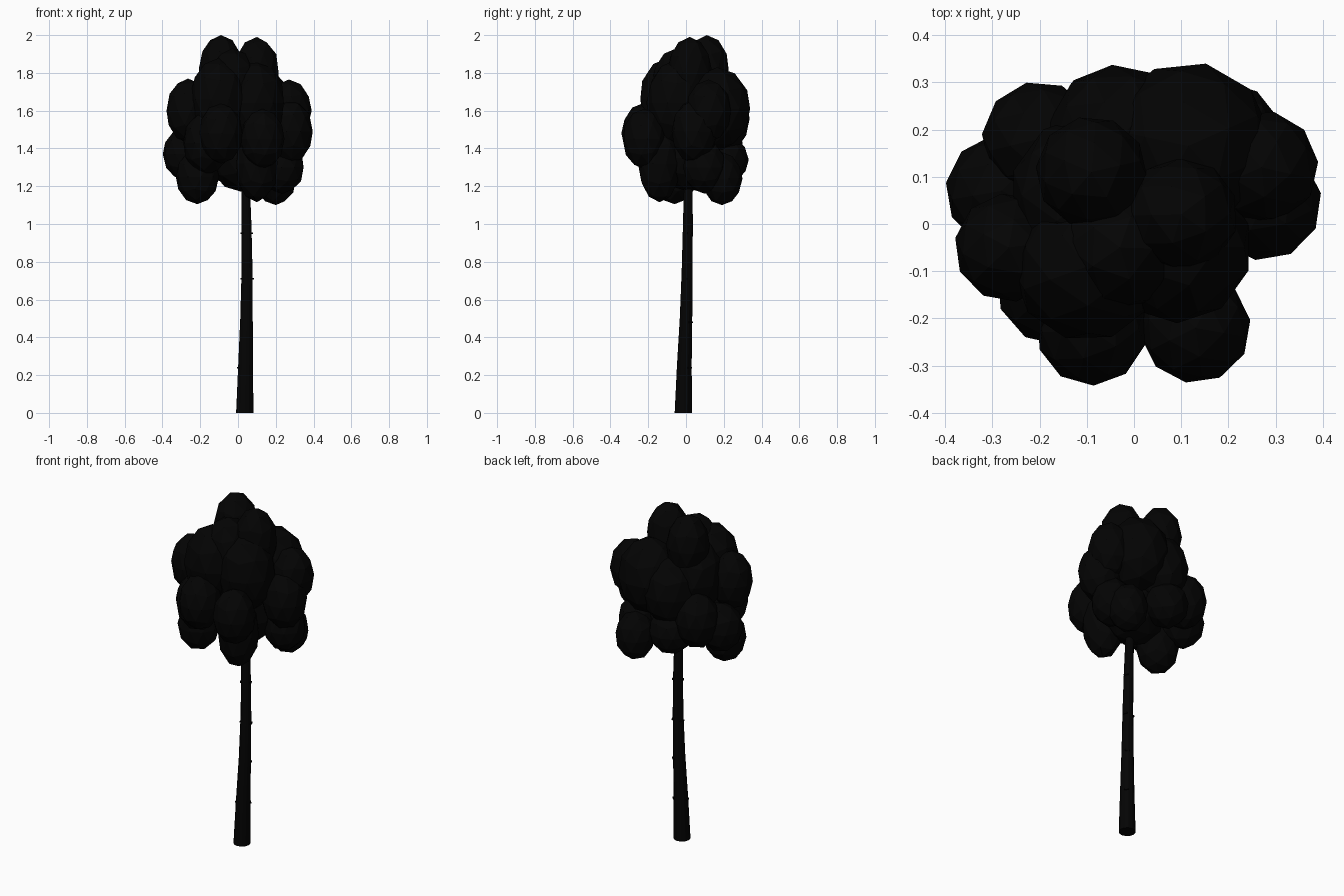
import bpy, bmesh, math, random
from mathutils import Matrix

if "Cube" in bpy.data.objects:
    bpy.data.objects.remove(bpy.data.objects["Cube"])

random.seed(4)


def material(name, v):
    m = bpy.data.materials.new(name)
    m.diffuse_color = (v, v, v, 1)
    m.use_nodes = True
    m.node_tree.nodes["Principled BSDF"].inputs["Base Color"].default_value = m.diffuse_color
    return m


BARK = material("bark", 0.001)
LEAF = material("leaf", 0.001)


def finish(bm, name, mat):
    bmesh.ops.recalc_face_normals(bm, faces=bm.faces)
    me = bpy.data.meshes.new(name)
    bm.to_mesh(me)
    bm.free()
    me.materials.append(mat)
    ob = bpy.data.objects.new(name, me)
    bpy.context.collection.objects.link(ob)
    return ob


# Trunk: tapered, gently bent tube (x, y, z, radius)
PATH = [(0.036, -0.014, 0.0, 0.046), (0.04, -0.009, 0.25, 0.039),
        (0.045, 0.0, 0.5, 0.033), (0.048, 0.006, 0.75, 0.029),
        (0.045, 0.01, 1.0, 0.026), (0.04, 0.012, 1.2, 0.023),
        (0.03, 0.012, 1.45, 0.018)]
SIDES = 12
bm = bmesh.new()
rings = []
for x, y, z, r in PATH:
    rings.append([bm.verts.new((x + r * math.cos(a), y + r * math.sin(a), z))
                  for a in (2 * math.pi * i / SIDES for i in range(SIDES))])
for lo, hi in zip(rings, rings[1:]):
    for i in range(SIDES):
        j = (i + 1) % SIDES
        bm.faces.new((lo[i], lo[j], hi[j], hi[i]))
bm.faces.new(rings[0][::-1])
bm.faces.new(rings[-1])
finish(bm, "trunk", BARK)


def trunk_at(z):
    for p, q in zip(PATH, PATH[1:]):
        if p[2] <= z <= q[2]:
            t = (z - p[2]) / (q[2] - p[2])
            return [a + (b - a) * t for a, b in zip(p, q)]


# Bark marks: thin raised slivers on the trunk
bm = bmesh.new()
for z, deg in [(0.24, 190), (0.24, 45), (0.48, 50), (0.71, 20), (0.71, 170),
               (0.95, 20), (0.95, 200)]:
    x, y, _, r = trunk_at(z)
    a = math.radians(deg)
    M = (Matrix.Translation((x + r * math.cos(a), y + r * math.sin(a), z))
         @ Matrix.Rotation(a, 4, 'Z') @ Matrix.Diagonal((0.008, 0.026, 0.008, 1)))
    bmesh.ops.create_cube(bm, size=1, matrix=M)
finish(bm, "bark_marks", BARK)

# Foliage: faceted, upright egg-shaped clumps (x, y, z, radius, half height)
CLUMPS = [
    (-0.09, 0.11, 1.82, .116, .18), (0.10, 0.02, 1.80, .118, .19),     # crown top
    (-0.03, -0.05, 1.74, .13, .19), (-0.10, -0.09, 1.66, .155, .22),
    (0.115, 0.165, 1.61, .175, .22), (0.09, -0.05, 1.64, .157, .23),   # big lobes
    (-0.03, 0.185, 1.56, .15, .20), (-0.09, 0.06, 1.62, .17, .22),
    (0.27, 0.12, 1.60, .118, .165), (-0.265, -0.05, 1.60, .113, .17),  # side ring
    (-0.20, 0.18, 1.43, .12, .16), (0.275, 0.045, 1.49, .12, .17),
    (0.13, -0.22, 1.45, .115, .16), (-0.09, -0.225, 1.48, .115, .16),
    (-0.165, -0.13, 1.43, .125, .17), (-0.28, 0.07, 1.37, .117, .14),
    (-0.215, -0.06, 1.25, .113, .145), (0.20, 0.19, 1.24, .107, .14),  # lower ring
    (0.10, -0.14, 1.32, .112, .205), (0.235, 0.10, 1.30, .114, .14),
    (-0.05, 0.21, 1.34, .12, .13), (0.02, 0.02, 1.35, .17, .18),
]
bm = bmesh.new()
for x, y, z, r, h in CLUMPS:
    M = (Matrix.Translation((x, y, z))
         @ Matrix.Diagonal((r * 1.02, r * 1.02, h, 1))
         @ Matrix.Rotation(random.uniform(0, 6.28), 4, 'Z'))
    bmesh.ops.create_icosphere(bm, subdivisions=2, radius=1, matrix=M)
finish(bm, "foliage", LEAF)
